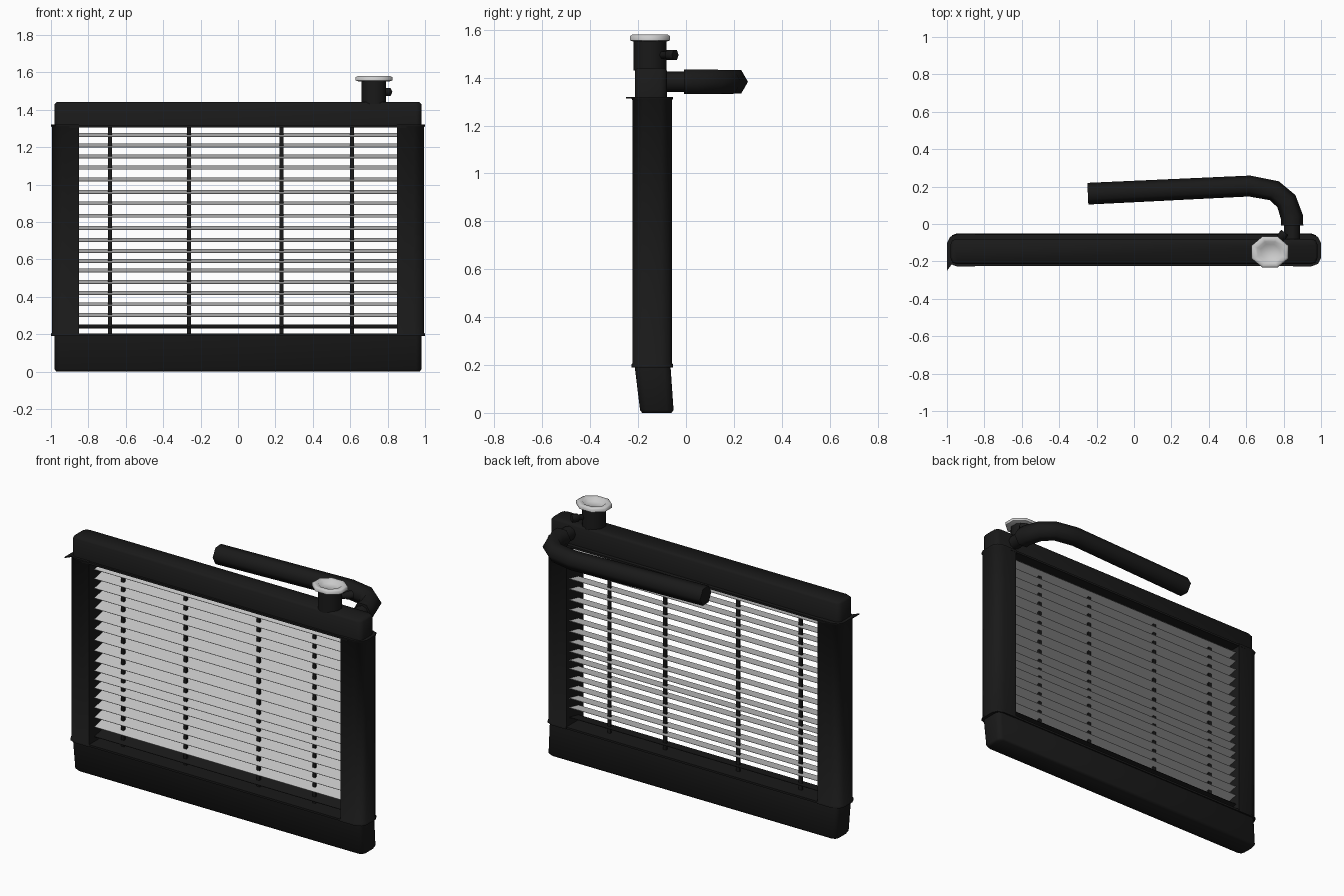
import bpy, bmesh, math
from mathutils import Vector, Matrix

if "Cube" in bpy.data.objects:
    bpy.data.objects.remove(bpy.data.objects["Cube"])

black = bpy.data.materials.new("black_paint")
black.diffuse_color = (0.010, 0.010, 0.010, 1)
black.use_nodes = True
black.node_tree.nodes["Principled BSDF"].inputs["Base Color"].default_value = black.diffuse_color


def finish(name, bm, mat=black, smooth=False):
    bmesh.ops.recalc_face_normals(bm, faces=bm.faces)
    me = bpy.data.meshes.new(name)
    bm.to_mesh(me)
    bm.free()
    ob = bpy.data.objects.new(name, me)
    bpy.context.collection.objects.link(ob)
    if mat:
        me.materials.append(mat)
    if smooth:
        bpy.context.view_layer.objects.active = ob
        ob.select_set(True)
        bpy.ops.object.shade_smooth_by_angle(angle=math.radians(62))
        ob.select_set(False)
    return ob


def loft(name, rings, **kw):
    """Skin a stack of equal-length rings and cap both ends."""
    bm = bmesh.new()
    vs = [[bm.verts.new(p) for p in r] for r in rings]
    n = len(vs[0])
    for a, b in zip(vs, vs[1:]):
        for i in range(n):
            j = (i + 1) % n
            bm.faces.new((a[i], a[j], b[j], b[i]))
    bm.faces.new(vs[0])
    bm.faces.new(vs[-1])
    return finish(name, bm, **kw)


CORNER = [(0, 0.045), (0.015, 0.015), (0.055, 0)]      # side columns
TANK_CORNER = [(0, 0.028), (0.008, 0.008), (0.028, 0)]  # tanks


def tank_ring(z, hx, y0, y1):
    right = [(hx - dx, y0 + dy) for dx, dy in reversed(TANK_CORNER)]
    right += [(hx - dx, y1 - dy) for dx, dy in TANK_CORNER]
    left = [(-x, y) for x, y in reversed(right)]
    return [(x, y, z) for x, y in right + left]


def column_ring(z, s, grow=0.0):
    y0, y1, hx = -0.224 - grow, -0.058 + grow, 0.995 + grow
    pts = [(0.85, y0)] + [(hx - dx, y0 + dy) for dx, dy in reversed(CORNER)]
    pts += [(hx - dx, y1 - dy) for dx, dy in CORNER] + [(0.85, y1)]
    return [(s * x, y, z) for x, y in pts]


def lathe(name, centre, profile, n, sx=1, **kw):
    rings = [[(centre[0] + sx * r * math.cos(2 * math.pi * (i + .5) / n),
               centre[1] + r * math.sin(2 * math.pi * (i + .5) / n), z)
              for i in range(n)] for r, z in profile]
    return loft(name, rings, **kw)


def tube(name, path, radii, n=6):
    """Sweep a path with a round section whose widest line is horizontal."""
    pts = [Vector(p) for p in path]
    rings = []
    for k, p in enumerate(pts):
        d0 = (p - pts[k - 1]).normalized() if k else Vector()
        d1 = (pts[k + 1] - p).normalized() if k < len(pts) - 1 else Vector()
        side = (d0 + d1).normalized().cross(Vector((0, 0, 1)))
        ring = []
        for i in range(n):
            a = 2 * math.pi * i / n
            ring.append(p + radii[k] * (math.cos(a) * side + math.sin(a) * Vector((0, 0, 1))))
        rings.append(ring)
    return loft(name, rings, smooth=True)


def box(name, size, loc, mat=black, tilt=0):
    bm = bmesh.new()
    bmesh.ops.create_cube(bm, size=1)
    m = Matrix.Translation(loc) @ Matrix.Rotation(tilt, 4, 'X') @ Matrix.Diagonal((*size, 1))
    bm.transform(m)
    return finish(name, bm, mat)


# top and bottom tanks
loft("top_tank", [tank_ring(1.31, 0.98, -0.213, -0.08), tank_ring(1.43, 0.98, -0.213, -0.08),
                  tank_ring(1.44, 0.97, -0.205, -0.088)], smooth=True)
loft("bottom_tank", [tank_ring(0, 0.972, -0.183, -0.06), tank_ring(0.012, 0.98, -0.192, -0.052),
                     tank_ring(0.2, 0.98, -0.215, -0.065)], smooth=True)

# side columns with small lips at both ends
for s, side in ((1, "right"), (-1, "left")):
    loft(side + "_column", [column_ring(z, s, g) for z, g in
                            ((0.19, 0.004), (0.202, 0.004), (0.207, 0), (1.308, 0),
                             (1.312, 0.004), (1.32, 0.004))], smooth=True)

# bent tab at the front left top corner
loft("corner_tab", [[(-1, -0.25, z), (-0.97, -0.21, z), (-1, -0.16, z)] for z in (1.314, 1.32)])

# core plates and slats (front edge low, back edge high)
for name, z in (("core_top_plate", 1.312), ("core_bottom_plate", 0.197)):
    box(name, (1.8, 0.168, 0.012), (0, -0.141, z))
TILT = math.radians(12)
box("bottom_bar", (1.72, 0.09, 0.003), (0, -0.13, 0.242), tilt=TILT)
for z in (0.302, 0.36, 0.42, 0.48, 0.54, 0.592, 0.645, 0.703, 0.768,
          0.833, 0.9, 0.96, 1.027, 1.09, 1.15, 1.208, 1.265):
    box("slat", (1.72, 0.092, 0.002), (0, -0.13, z), None, TILT)

# vertical flat rods through the slats
for x in (-0.685, -0.262, 0.233, 0.61):
    box("rod", (0.021, 0.012, 1.12), (x, -0.132, 0.755))

# filler neck, cap and overflow nozzle
NECK = (0.727, -0.15)
lathe("filler_neck", NECK, [(0.069, 1.43), (0.069, 1.556)], 10, smooth=True)
lathe("filler_cap", NECK, [(0.078, 1.552), (0.09, 1.556), (0.09, 1.574), (0.08, 1.58),
                           (0.06, 1.577), (0.045, 1.562)], 8, 1.18, mat=None, smooth=True)
tube("overflow_nozzle", [(0.745, -0.13, 1.495), (0.782, -0.078, 1.495), (0.784, -0.075, 1.495),
                         (0.806, -0.045, 1.495)], [0.017, 0.017, 0.024, 0.024])

# outlet stub and bent hose
tube("outlet_stub", [(0.845, -0.12, 1.383), (0.845, 0.01, 1.383)], [0.042, 0.042], 8)
tube("hose", [(0.845, -0.008, 1.383), (0.845, 0.035, 1.383), (0.815, 0.122, 1.383), (0.75, 0.178, 1.383),
              (0.618, 0.203, 1.383), (-0.247, 0.162, 1.383)], [0.06, 0.06, 0.058, 0.056, 0.056, 0.058])
